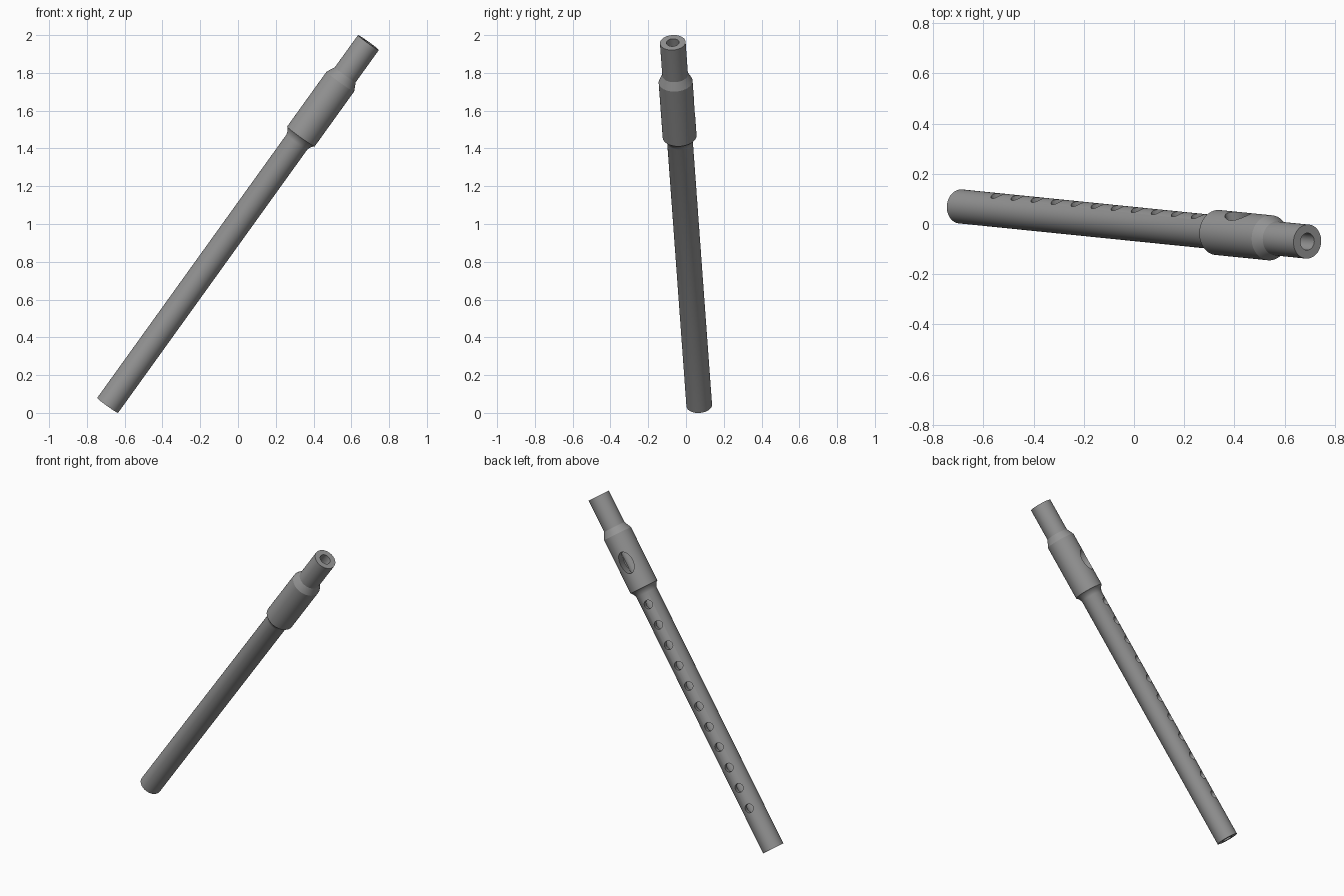
import bpy, bmesh, math
from mathutils import Matrix, Vector

cube = bpy.data.objects.get("Cube")
if cube:
    bpy.data.objects.remove(cube, do_unlink=True)

LENGTH, TUBE_R, HEAD_R, BORE_R = 2.37, 0.068, 0.09, 0.034
SEGMENTS = 64

grey = bpy.data.materials.new("grey")
grey.use_nodes = True
COLOUR = (0.3, 0.3, 0.3, 1)
grey.diffuse_color = COLOUR
grey.node_tree.nodes["Principled BSDF"].inputs["Base Color"].default_value = COLOUR


def make_object(name, bm):
    bmesh.ops.recalc_face_normals(bm, faces=bm.faces)
    mesh = bpy.data.meshes.new(name)
    bm.to_mesh(mesh)
    bm.free()
    mesh.materials.append(grey)
    obj = bpy.data.objects.new(name, mesh)
    bpy.context.collection.objects.link(obj)
    return obj


def lathe(name, profile):
    """Spin a closed (radius, height) outline about z."""
    bm = bmesh.new()
    rings = []
    for r, z in profile:
        rings.append([bm.verts.new((r * math.cos(a), r * math.sin(a), z))
                      for a in (math.tau * i / SEGMENTS for i in range(SEGMENTS))])
    for low, high in zip(rings, rings[1:] + rings[:1]):
        for i in range(SEGMENTS):
            j = (i + 1) % SEGMENTS
            bm.faces.new((low[i], low[j], high[j], high[i]))
    return make_object(name, bm)


# Bored tube with the thicker head joint
flute = lathe("flute_body", [
    (TUBE_R, 0), (TUBE_R, 1.72), (0.073, 1.735), (0.082, 1.75), (HEAD_R, 1.757),
    (HEAD_R, 2.115), (TUBE_R, 2.16), (TUBE_R, LENGTH),
    (BORE_R, LENGTH), (BORE_R, 0)])

# Cutters for the finger holes and the oval mouth hole, all along local +y
bm = bmesh.new()


def add_hole(height, half_width, half_length):
    place = (Matrix.Translation((0, 0.1, height))
             @ Matrix.Diagonal((half_width, 1, half_length, 1))
             @ Matrix.Rotation(math.pi / 2, 4, "X"))
    bmesh.ops.create_cone(bm, cap_ends=True, segments=24, radius1=1, radius2=1,
                          depth=0.2, matrix=place)


for i in range(11):
    add_hole(0.28 + 0.137 * i, 0.027, 0.027)
add_hole(1.934, 0.042, 0.07)
cutter = make_object("hole_cutter", bm)

# Cut the holes and bake the result
cut = flute.modifiers.new("holes", "BOOLEAN")
cut.operation = "DIFFERENCE"
cut.solver = "EXACT"
cut.object = cutter
bpy.ops.object.select_all(action="DESELECT")
bpy.context.view_layer.objects.active = flute
flute.select_set(True)
bpy.ops.object.modifier_apply(modifier=cut.name)
bpy.data.objects.remove(cutter, do_unlink=True)
bpy.ops.object.shade_smooth_by_angle(angle=math.radians(25))

# Lean the flute, with the holes turned to the back and slightly up
axis = Vector((1.38, -0.14, 1.92)).normalized()
back = Vector((0, 1, 0))
back = (back - axis * back.dot(axis)).normalized()
upper = back.cross(axis).normalized()
if upper.z < 0:
    upper.negate()
turn = math.radians(21)
hole_dir = back * math.cos(turn) + upper * math.sin(turn)
side = hole_dir.cross(axis)
frame = Matrix((side, hole_dir, axis)).transposed().to_4x4()
centre = Vector((0, 0, 1))
flute.matrix_world = Matrix.Translation(centre - axis * LENGTH / 2) @ frame
